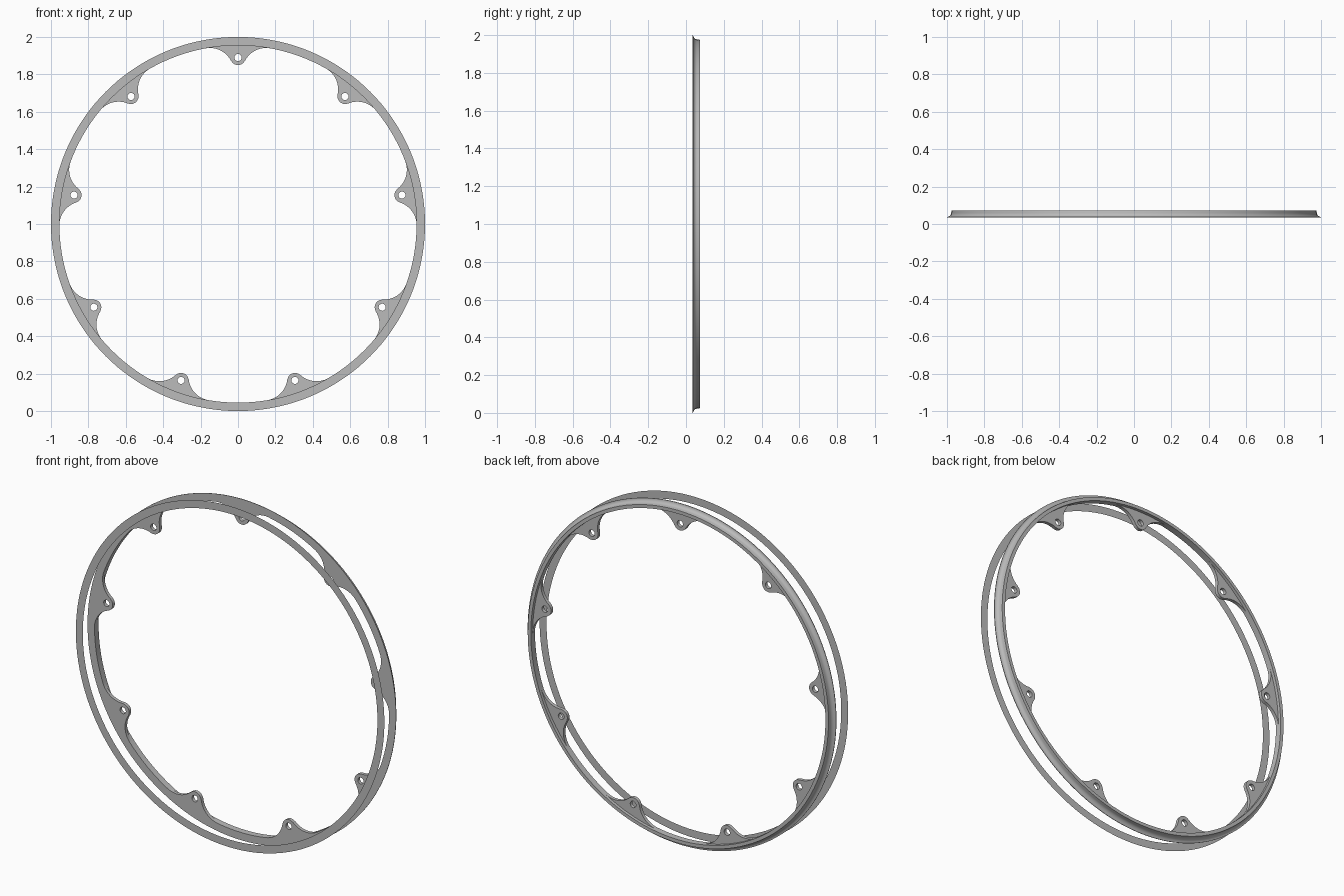
import bpy, bmesh
from math import sin, cos, pi, radians, atan2, hypot

if "Cube" in bpy.data.objects:
    bpy.data.objects.remove(bpy.data.objects["Cube"])

grey = bpy.data.materials.new("plain grey")
grey.use_nodes = True
COLOUR = (0.5, 0.5, 0.5, 1)
grey.diffuse_color = COLOUR
grey.node_tree.nodes["Principled BSDF"].inputs["Base Color"].default_value = COLOUR

SEGMENTS = 144
INNER = 0.955            # inner radius of both rings
FRONT, BACK = 0.035, 0.073
LUGS = 9
LUG_DEPTH = 0.02
HOLE_R = 0.89            # distance of the bolt holes from the centre
TIP = 0.04               # lug tip radius
FILLET = 0.128           # concave fillet between tip and ring
SPREAD = radians(10.5)   # half angle covered by one lug


def lathe(name, profile, closed):
    """Spin a (radius, y) profile about the y axis."""
    bm = bmesh.new()
    rings = []
    for i in range(SEGMENTS):
        a = 2 * pi * i / SEGMENTS
        rings.append([bm.verts.new((r * sin(a), y, 1 + r * cos(a))) for r, y in profile])
    count = len(profile) if closed else len(profile) - 1
    for i in range(SEGMENTS):
        p, q = rings[i], rings[(i + 1) % SEGMENTS]
        for j in range(count):
            k = (j + 1) % len(profile)
            bm.faces.new((p[j], p[k], q[k], q[j]))
    if closed:
        bmesh.ops.recalc_face_normals(bm, faces=bm.faces)
    mesh = bpy.data.meshes.new(name)
    bm.to_mesh(mesh)
    bm.free()
    mesh.materials.append(grey)
    obj = bpy.data.objects.new(name, mesh)
    bpy.context.collection.objects.link(obj)
    smooth(obj)
    return obj


def smooth(obj):
    bpy.ops.object.select_all(action="DESELECT")
    obj.select_set(True)
    bpy.context.view_layer.objects.active = obj
    bpy.ops.object.shade_smooth_by_angle(angle=radians(30))


def arc(cx, cy, r, start, end, steps):
    return [(cx + r * cos(start + (end - start) * i / steps),
             cy + r * sin(start + (end - start) * i / steps)) for i in range(steps + 1)]


# Thin flat ring at the front
lathe("front_flat_ring", [(INNER, -0.073), (1, -0.073)], False)

# Main rim: front lip flowing through a concave curve into the rear wall
flare = arc(1, FRONT + 0.026, 0.023, -pi / 2, -pi, 8)
lathe("main_rim", [(INNER, FRONT), (1, FRONT)] + flare + [(0.975, BACK), (INNER, BACK)], True)

# Half outline of a lug, from the ring contact to the tip
fx, fy = (INNER - FILLET) * sin(SPREAD), (INNER - FILLET) * cos(SPREAD)
to_tip = atan2(HOLE_R - fy, -fx)
half = arc(fx, fy, FILLET, pi / 2 - SPREAD, to_tip, 14)
half += arc(0, HOLE_R, TIP, to_tip - pi, -pi / 2, 7)[1:]
outline = half + [(-x, y) for x, y in half[-2::-1]]
outline += arc(0, 0, INNER + 0.002, pi / 2 + SPREAD, pi / 2 - SPREAD, 10)
hole = arc(0, HOLE_R, 0.019, 0, 2 * pi, 20)[:-1]

# Mounting lugs with bolt holes
for n in range(LUGS):
    curve = bpy.data.curves.new("mounting_lug", "CURVE")
    curve.dimensions = "2D"
    curve.fill_mode = "BOTH"
    curve.extrude = LUG_DEPTH / 2
    for points in (outline, hole):
        spline = curve.splines.new("POLY")
        spline.points.add(len(points) - 1)
        for point, (x, y) in zip(spline.points, points):
            point.co = (x, y, 0, 1)
        spline.use_cyclic_u = True
    curve.materials.append(grey)
    lug = bpy.data.objects.new("mounting_lug_%d" % (n + 1), curve)
    bpy.context.collection.objects.link(lug)
    lug.location = (0, FRONT + LUG_DEPTH / 2, 1)
    lug.rotation_euler = (pi / 2, 2 * pi * n / LUGS, 0)
    bpy.ops.object.select_all(action="DESELECT")
    lug.select_set(True)
    bpy.context.view_layer.objects.active = lug
    bpy.ops.object.convert(target="MESH")
    smooth(bpy.context.view_layer.objects.active)
